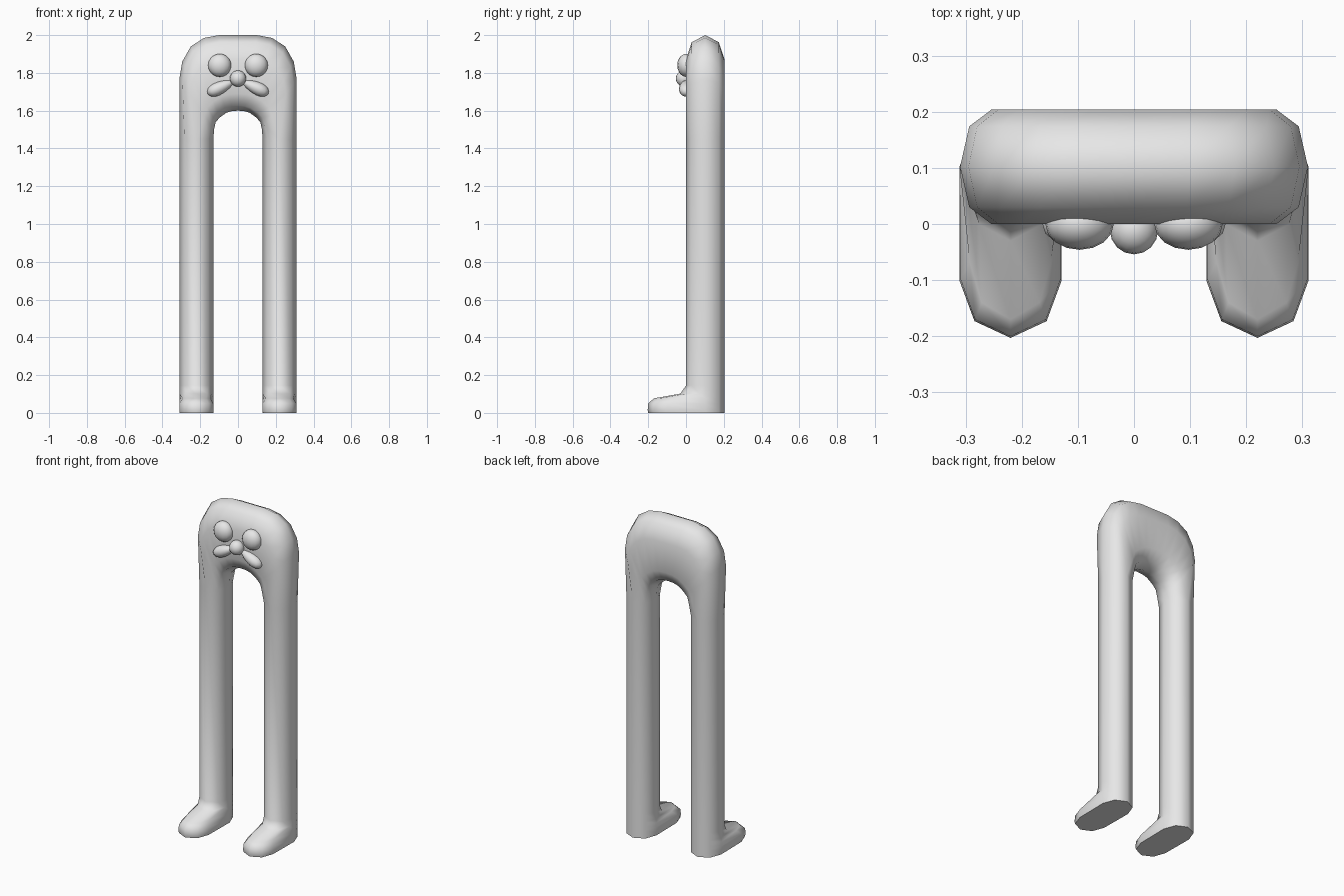
import bpy, bmesh, math
from mathutils import Matrix, Vector

cube = bpy.data.objects.get("Cube")
if cube:
    bpy.data.objects.remove(cube, do_unlink=True)

GREY = (0.8, 0.8, 0.8, 1)
mat = bpy.data.materials.new("light grey")
mat.diffuse_color = GREY
mat.use_nodes = True
mat.node_tree.nodes["Principled BSDF"].inputs["Base Color"].default_value = GREY


def finish(name, bm, angle=70):
    bmesh.ops.recalc_face_normals(bm, faces=bm.faces)
    mesh = bpy.data.meshes.new(name)
    bm.to_mesh(mesh)
    bm.free()
    mesh.materials.append(mat)
    ob = bpy.data.objects.new(name, mesh)
    bpy.context.collection.objects.link(ob)
    bpy.ops.object.select_all(action='DESELECT')
    ob.select_set(True)
    bpy.context.view_layer.objects.active = ob
    bpy.ops.object.shade_smooth_by_angle(angle=math.radians(angle))
    return ob


# Rounded cross-section from an outer to an inner point of the arch.
# Its front half can be pulled forward (shift) and narrowed to form a foot.
def ring(outer, inner, cap_out=0.09, cap_in=0.09, shift=0.0, narrow=1.0):
    o, i = Vector(outer), Vector(inner)
    width = (i - o).length
    half = 0.102
    cut, diag = 1 - math.sqrt(0.5), math.sqrt(0.5)
    front = [(0, 0), (cap_out * cut, diag), (cap_out, 1),
             (width - cap_in, 1), (width - cap_in * cut, diag), (width, 0)]
    mid = (o + i) / 2
    pts = []
    for d, y in front:
        p = mid + (o.lerp(i, d / width) - mid) * narrow
        pts.append(Vector((p.x, 0.102 - half * y + shift, p.y)))
    for d, y in reversed(front):
        p = o.lerp(i, d / width)
        pts.append(Vector((p.x, 0.102 + half * y, p.y)))
    return pts


# Foot and leg rings: height, forward pull, narrowing of the front half
rings = [ring((0.311, z), (0.129, z), 0.091, 0.091, s, n) for z, s, n in [
    (0.0, -0.2, 0.97), (0.015, -0.203, 1.0), (0.05, -0.2, 0.98),
    (0.077, -0.17, 0.8), (0.102, -0.03, 0.88), (0.145, 0.0, 1.0)]]
# Bend of the arch up to the middle of the head
rings += [ring(o, i, a, b) for o, i, a, b in [
    ((0.31, 1.45), (0.13, 1.45), 0.09, 0.09),
    ((0.31, 1.77), (0.127, 1.50), 0.10, 0.09),
    ((0.295, 1.86), (0.118, 1.54), 0.11, 0.09),
    ((0.25, 1.94), (0.095, 1.565), 0.125, 0.09),
    ((0.18, 1.985), (0.06, 1.59), 0.13, 0.09),
    ((0.10, 2.0), (0.03, 1.598), 0.13, 0.09),
    ((0.0, 2.0), (0.0, 1.60), 0.13, 0.09)]]
rings += [[Vector((-p.x, p.y, p.z)) for p in r] for r in reversed(rings[:-1])]

# Body: both legs, feet and head as one loft
bm = bmesh.new()
loops = [[bm.verts.new(p) for p in r] for r in rings]
for a, b in zip(loops, loops[1:]):
    for k in range(len(a)):
        n = (k + 1) % len(a)
        bm.faces.new((a[k], a[n], b[n], b[k]))
bm.faces.new(loops[0])
bm.faces.new(loops[-1])
bmesh.ops.remove_doubles(bm, verts=bm.verts, dist=0.0005)
finish("body", bm)


# Face parts: ellipsoids, optionally tapered along x and tilted
def ellipsoid(name, centre, size, tilt=0.0, taper=0.0):
    bm = bmesh.new()
    bmesh.ops.create_uvsphere(bm, u_segments=16, v_segments=10, radius=1)
    for v in bm.verts:
        f = 1 + taper * v.co.x
        v.co = Vector((v.co.x * size[0], v.co.y * size[1] * f, v.co.z * size[2] * f))
    bm.transform(Matrix.Translation(centre) @ Matrix.Rotation(tilt, 4, 'Y'))
    finish(name, bm)


for side, s in (("left", 1), ("right", -1)):
    ellipsoid(side + "_eye", (s * 0.097, 0.0, 1.84), (0.061, 0.046, 0.061))
    ellipsoid(side + "_cheek", (s * 0.093, 0.0, 1.722), (0.075, 0.036, 0.033),
              s * math.radians(25), s * 0.3)
ellipsoid("nose", (0, -0.011, 1.77), (0.043, 0.043, 0.043))
